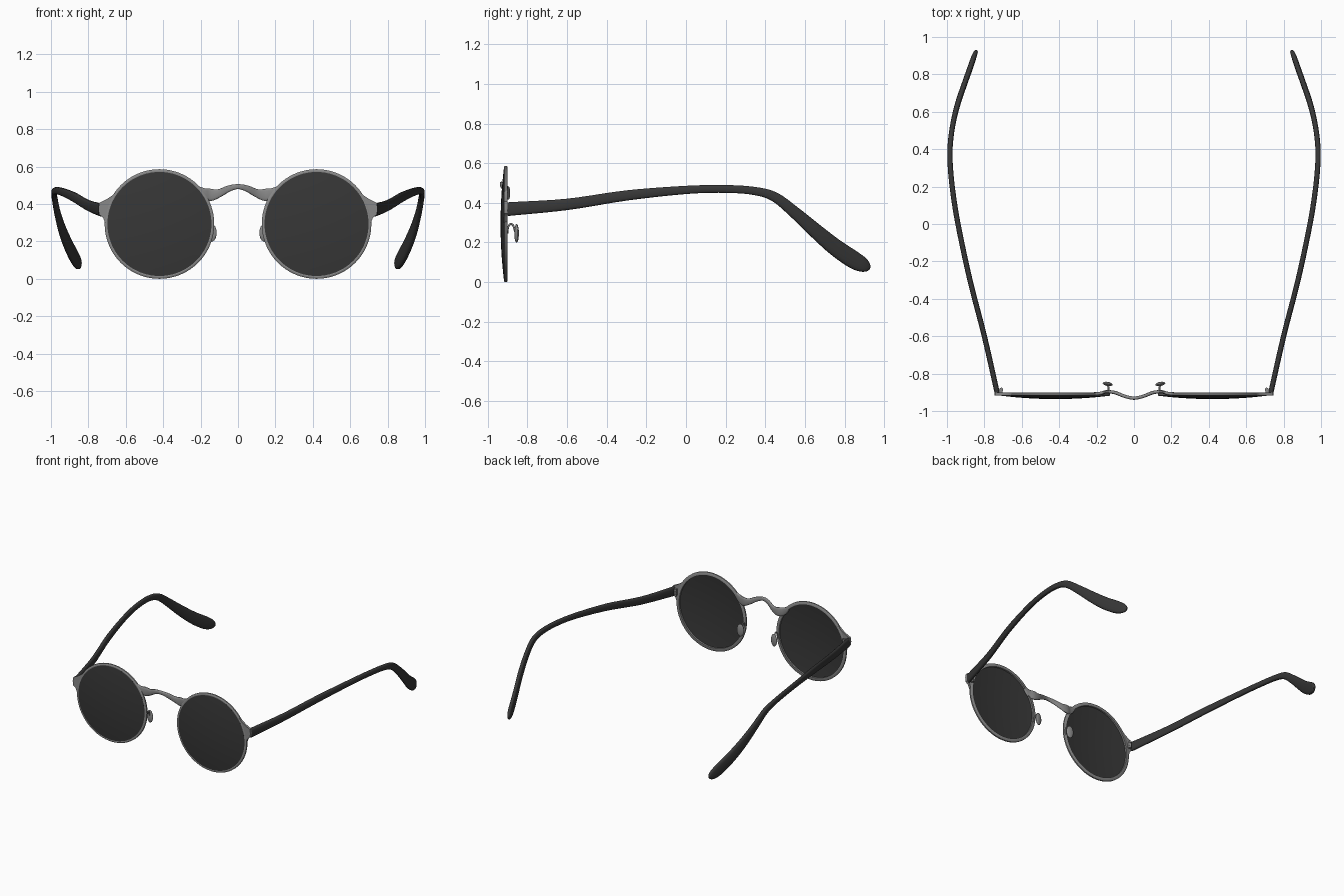
import bpy, bmesh, math
from mathutils import Vector

if "Cube" in bpy.data.objects:
    bpy.data.objects.remove(bpy.data.objects["Cube"])


def material(name, v):
    m = bpy.data.materials.new(name)
    m.diffuse_color = (v, v, v, 1)
    m.use_nodes = True
    m.node_tree.nodes["Principled BSDF"].inputs["Base Color"].default_value = m.diffuse_color
    return m


METAL = material("grey_metal", 0.25)
PLASTIC = material("dark_plastic", 0.038)
GLASS = material("dark_glass", 0.038)


def finish(name, bm, mat, mirror=True, angle=40):
    bmesh.ops.recalc_face_normals(bm, faces=bm.faces)
    me = bpy.data.meshes.new(name)
    bm.to_mesh(me)
    bm.free()
    me.materials.append(mat)
    me.shade_smooth()
    me.set_sharp_from_angle(angle=math.radians(angle))
    ob = bpy.data.objects.new(name, me)
    bpy.context.collection.objects.link(ob)
    if mirror:
        ob.modifiers.new("mirror", 'MIRROR')
    return ob


def spline(pts, steps):
    """Catmull-Rom through tuples of any length."""
    p = [Vector(q) for q in pts]
    p = [p[0] * 2 - p[1]] + p + [p[-1] * 2 - p[-2]]
    out = []
    for i in range(1, len(p) - 2):
        a, b, c, d = p[i - 1:i + 3]
        for k in range(steps):
            t = k / steps
            out.append(0.5 * (2 * b + (c - a) * t + (2 * a - 5 * b + 4 * c - d) * t * t
                              + (3 * b - a - 3 * c + d) * t ** 3))
    return out + [p[-2]]


def sweep(name, pts, mat, steps=5, n=14, power=0.7, mirror=True):
    """Sweep a rounded section; points are x, y, z, half height, half width."""
    path = spline(pts, steps)
    bm = bmesh.new()
    rings = []
    for i, q in enumerate(path):
        a, b = path[max(i - 1, 0)], path[min(i + 1, len(path) - 1)]
        t = (Vector(b[:3]) - Vector(a[:3])).normalized()
        side = t.cross(Vector((0, 0, 1))).normalized()
        up = side.cross(t)
        ring = []
        for k in range(n):
            w = 2 * math.pi * k / n
            c, s = math.cos(w), math.sin(w)
            u = math.copysign(abs(c) ** power, c) * q[4]
            v = math.copysign(abs(s) ** power, s) * q[3]
            ring.append(bm.verts.new(Vector(q[:3]) + side * u + up * v))
        rings.append(ring)
    for r0, r1 in zip(rings, rings[1:]):
        for k in range(n):
            bm.faces.new((r0[k], r0[(k + 1) % n], r1[(k + 1) % n], r1[k]))
    bm.faces.new(rings[0])
    bm.faces.new(rings[-1])
    return finish(name, bm, mat, mirror, 50)


def lathe(name, profile, mat, n=72):
    """Turn a closed (radius, y) profile about the lens axis."""
    bm = bmesh.new()
    vs = [bm.verts.new((CX + r, y, CZ)) for r, y in profile]
    edges = [bm.edges.new((vs[i], vs[(i + 1) % len(vs)])) for i in range(len(vs))]
    bmesh.ops.spin(bm, geom=vs + edges, cent=(CX, 0, CZ), axis=(0, 1, 0),
                   angle=2 * math.pi, steps=n)
    bmesh.ops.remove_doubles(bm, verts=bm.verts, dist=1e-5)
    return finish(name, bm, mat)


CX, CZ = 0.42, 0.293

# Round rims
lathe("rim", [(0.269, -0.900), (0.269, -0.914), (0.278, -0.919), (0.287, -0.919),
              (0.293, -0.914), (0.293, -0.904), (0.288, -0.900)], METAL)

# Domed lenses, thin shells
R = 0.278
front = [(R * i / 8, -0.936 + 0.0165 * (i / 8) ** 2) for i in range(9)]
back = [(r * 0.985, y + 0.007) for r, y in reversed(front)]
lathe("lens", front + back, GLASS)

# Arched bridge, flaring into the rims
half = [(0.22, -0.909, 0.484, 0.014, 0.009), (0.182, -0.906, 0.457, 0.029, 0.009),
        (0.145, -0.897, 0.449, 0.033, 0.009), (0.10, -0.902, 0.458, 0.022, 0.009),
        (0.05, -0.921, 0.482, 0.017, 0.009)]
sweep("bridge", [(-p[0],) + p[1:] for p in half] + [(0, -0.931, 0.493, 0.0135, 0.009)]
      + half[::-1], METAL, mirror=False)

# Flared end pieces at the outer side of the rims
outline = [(0.645, 0.474), (0.672, 0.446), (0.705, 0.424), (0.742, 0.406), (0.747, 0.375),
           (0.743, 0.345), (0.722, 0.328), (0.711, 0.30), (0.70, 0.293), (0.696, 0.342),
           (0.683, 0.389), (0.662, 0.433), (0.634, 0.468)]
bm = bmesh.new()
face = bm.faces.new([bm.verts.new((x, -0.918, z)) for x, z in outline])
ext = bmesh.ops.extrude_face_region(bm, geom=[face])
for v in ext["geom"]:
    if isinstance(v, bmesh.types.BMVert):
        v.co.y = -0.901
finish("end_piece", bm, METAL)

# Hinge barrels behind the end pieces
bm = bmesh.new()
for z in (0.352, 0.370, 0.388):
    ret = bmesh.ops.create_cone(bm, cap_ends=True, segments=14, radius1=0.010,
                                radius2=0.010, depth=0.016)
    bmesh.ops.translate(bm, verts=ret["verts"], vec=(0.709, -0.885, z))
ret = bmesh.ops.create_cube(bm, size=1)
for v in ret["verts"]:
    v.co = (0.714 + v.co.x * 0.022, -0.894 + v.co.y * 0.016, 0.370 + v.co.z * 0.046)
finish("hinge", bm, METAL)

# Temple arms: bowed outward, widening into drooping ear tips
sweep("temple_arm", [
    (0.732, -0.900, 0.368, 0.035, 0.014), (0.800, -0.60, 0.392, 0.029, 0.014),
    (0.877, -0.30, 0.437, 0.026, 0.014), (0.941, 0.00, 0.465, 0.021, 0.014),
    (0.972, 0.20, 0.470, 0.020, 0.014), (0.984, 0.35, 0.459, 0.021, 0.014),
    (0.980, 0.45, 0.428, 0.025, 0.014), (0.965, 0.55, 0.350, 0.030, 0.014),
    (0.940, 0.65, 0.262, 0.037, 0.015), (0.906, 0.75, 0.178, 0.043, 0.015),
    (0.874, 0.84, 0.116, 0.045, 0.015), (0.857, 0.89, 0.088, 0.038, 0.014),
    (0.847, 0.916, 0.074, 0.024, 0.011), (0.843, 0.927, 0.068, 0.008, 0.005)], PLASTIC)

# Nose pad wires: loop up from the rim and down to the pad
wire = [(0.143, -0.902, 0.245), (0.139, -0.898, 0.275), (0.136, -0.886, 0.293),
        (0.137, -0.872, 0.285), (0.140, -0.863, 0.255)]
sweep("nose_pad_wire", [p + (0.005, 0.005) for p in wire], METAL, n=8, power=1)

# Oval nose pads
bm = bmesh.new()
bmesh.ops.create_uvsphere(bm, u_segments=20, v_segments=12, radius=1)
for v in bm.verts:
    x, y, z = v.co
    v.co = (0.141 + x * 0.027, -0.855 + y * 0.011 + x * 0.004, 0.246 + z * 0.047)
finish("nose_pad", bm, METAL)
